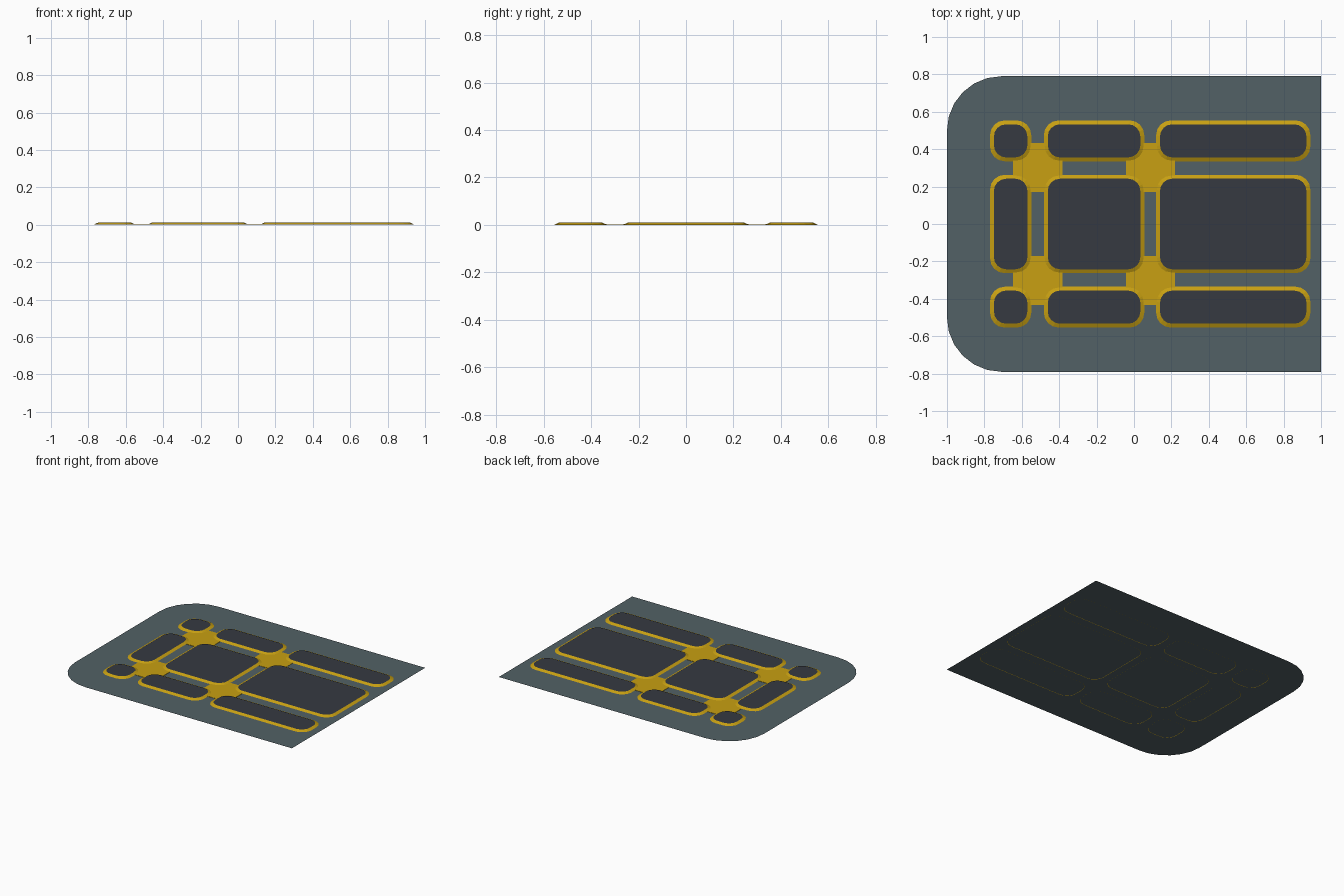
import bpy, bmesh, math

if "Cube" in bpy.data.objects:
    bpy.data.objects.remove(bpy.data.objects["Cube"])


def material(name, rgb):
    m = bpy.data.materials.new(name)
    m.diffuse_color = (*rgb, 1.0)
    m.use_nodes = True
    m.node_tree.nodes["Principled BSDF"].inputs["Base Color"].default_value = m.diffuse_color
    return m


SLATE = material("slate", (0.084, 0.120, 0.133))
GOLD = material("gold", (0.578, 0.352, 0.006))
DARK = material("charcoal", (0.037, 0.041, 0.053))


def outline(x0, x1, y0, y1, radii, seg):
    """Counter-clockwise rounded rectangle; radii start at the upper right."""
    pts = []
    corners = [(x1, y1, -1, -1), (x0, y1, 1, -1), (x0, y0, 1, 1), (x1, y0, -1, 1)]
    for i, (cx, cy, sx, sy) in enumerate(corners):
        r = radii[i]
        if r == 0:
            pts.append((cx, cy))
            continue
        for k in range(seg + 1):
            a = math.pi / 2 * (i + k / seg)
            pts.append((cx + sx * r + r * math.cos(a), cy + sy * r + r * math.sin(a)))
    return pts


def layered(name, rings, mats, cap_index=0):
    """Stack outlines [(points, z)], bridge them and cap the top."""
    bm = bmesh.new()
    loops = [[bm.verts.new((x, y, z)) for x, y in pts] for pts, z in rings]
    for a, b in zip(loops, loops[1:]):
        n = len(a)
        for i in range(n):
            j = (i + 1) % n
            bm.faces.new((a[i], a[j], b[j], b[i]))
    bm.faces.new(loops[-1]).material_index = cap_index
    me = bpy.data.meshes.new(name)
    bm.to_mesh(me)
    bm.free()
    for m in mats:
        me.materials.append(m)
    ob = bpy.data.objects.new(name, me)
    bpy.context.collection.objects.link(ob)
    return ob


# Thin base sheet, rounded on the left only
layered("base_sheet", [(outline(-1, 1, -0.79, 0.79, (0, 0.29, 0.29, 0), 6), 0.001)], [SLATE])

# Nine raised panels: sloping gold rim with a charcoal top
columns = [(-0.772, -0.547), (-0.484, 0.057), (0.116, 0.945)]
rows = [(-0.556, -0.333), (-0.265, 0.265), (0.333, 0.556)]
for r, (y0, y1) in enumerate(rows):
    for c, (x0, x1) in enumerate(columns):
        d = 0.023
        layered(f"panel_{r + 1}_{c + 1}",
                [(outline(x0, x1, y0, y1, (0.08,) * 4, 4), 0.0),
                 (outline(x0 + d, x1 - d, y0 + d, y1 - d, (0.065,) * 4, 4), 0.011)],
                [GOLD, DARK], 1)

# Gold joint plates where the gaps cross
for i, cx in enumerate((-0.514, 0.088)):
    for j, cy in enumerate((-0.302, 0.302)):
        s = 0.132
        pts = outline(cx - s, cx + s, cy - s, cy + s, (0,) * 4, 1)
        layered(f"joint_plate_{i + 1}_{j + 1}", [(pts, 0.001), (pts, 0.003)], [GOLD])
